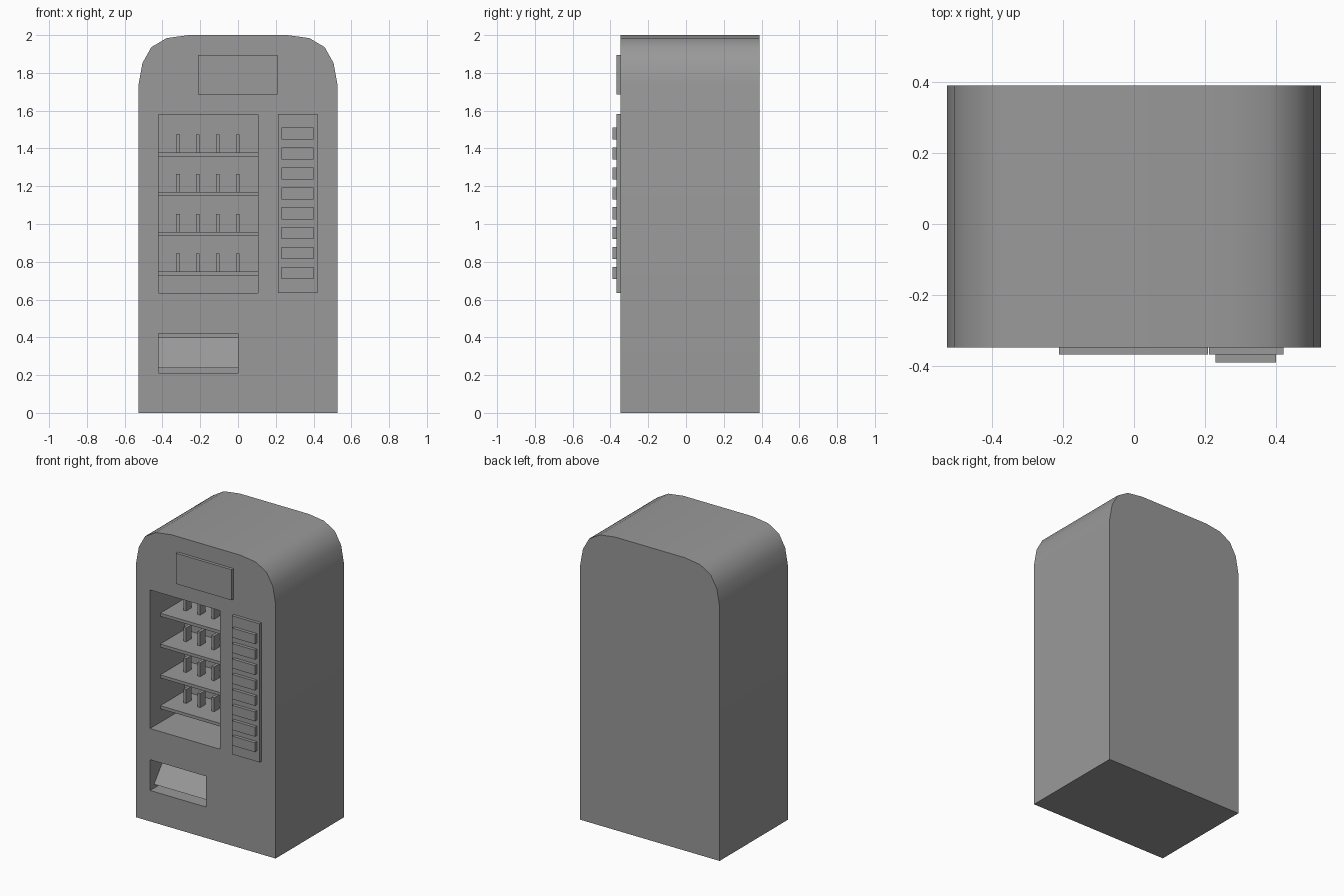
import bpy, bmesh
from math import radians

if "Cube" in bpy.data.objects:
    bpy.data.objects.remove(bpy.data.objects["Cube"])

FRONT, BACK = -0.347, 0.39

grey = bpy.data.materials.new("dark_grey")
grey.diffuse_color = (0.32, 0.32, 0.32, 1)
grey.use_nodes = True
grey.node_tree.nodes["Principled BSDF"].inputs["Base Color"].default_value = grey.diffuse_color


def finish(name, bm):
    bmesh.ops.recalc_face_normals(bm, faces=bm.faces)
    mesh = bpy.data.meshes.new(name)
    bm.to_mesh(mesh)
    bm.free()
    mesh.materials.append(grey)
    obj = bpy.data.objects.new(name, mesh)
    bpy.context.collection.objects.link(obj)
    return obj


def prism(name, points, offset):
    """Closed 3D outline extruded along offset."""
    bm = bmesh.new()
    face = bm.faces.new([bm.verts.new(p) for p in points])
    ext = bmesh.ops.extrude_face_region(bm, geom=[face], use_keep_orig=True)
    moved = [g for g in ext["geom"] if isinstance(g, bmesh.types.BMVert)]
    bmesh.ops.translate(bm, verts=moved, vec=offset)
    return finish(name, bm)


def box(name, x0, x1, y0, y1, z0, z1):
    outline = [(x0, y0, z0), (x1, y0, z0), (x1, y0, z1), (x0, y0, z1)]
    return prism(name, outline, (0, y1 - y0, 0))


# Cabinet with rounded top corners
half = [(0.527, 0), (0.527, 1.735), (0.506, 1.852), (0.459, 1.936),
        (0.378, 1.984), (0.262, 2.0)]
profile = half + [(-x, z) for x, z in reversed(half)]
cabinet = prism("cabinet", [(x, FRONT, z) for x, z in profile], (0, BACK - FRONT, 0))

# Display window and delivery slot recesses
for cutter in (box("window_cutter", -0.421, 0.106, -0.5, 0.022, 0.634, 1.58),
               box("slot_cutter", -0.421, 0.0, -0.5, -0.14, 0.211, 0.421)):
    cutter.hide_render = True
    mod = cabinet.modifiers.new("recess", "BOOLEAN")
    mod.operation = "DIFFERENCE"
    mod.solver = "EXACT"
    mod.object = cutter
    bpy.context.view_layer.objects.active = cabinet
    bpy.ops.object.modifier_apply(modifier=mod.name)
    bpy.data.objects.remove(cutter)

bpy.ops.object.select_all(action="DESELECT")
cabinet.select_set(True)
bpy.context.view_layer.objects.active = cabinet
bpy.ops.object.shade_smooth_by_angle(angle=radians(45))

# Shelves with upright product dividers
for row in range(4):
    top = 0.748 + 0.2105 * row
    box(f"shelf_{row + 1}", -0.421, 0.106, -0.237, 0.022, top - 0.021, top)
    for col in range(4):
        x = -0.318 + 0.1054 * col
        box(f"divider_{row + 1}_{col + 1}", x - 0.01, x + 0.01,
            -0.119, -0.06, top, top + 0.095)

# Thin tilted flap inside the delivery slot
flap = [(-0.421, -0.304, 0.237), (-0.421, -0.177, 0.398),
        (-0.421, -0.174, 0.398), (-0.421, -0.301, 0.237)]
prism("delivery_flap", flap, (0.421, 0, 0))

# Header sign and button panel
box("header_sign", -0.211, 0.209, -0.368, FRONT, 1.686, 1.895)
box("button_panel", 0.211, 0.421, -0.368, FRONT, 0.636, 1.582)
for i in range(8):
    z = 0.741 + 0.1053 * i
    box(f"button_{i + 1}", 0.229, 0.4, -0.39, -0.368, z - 0.032, z + 0.032)
